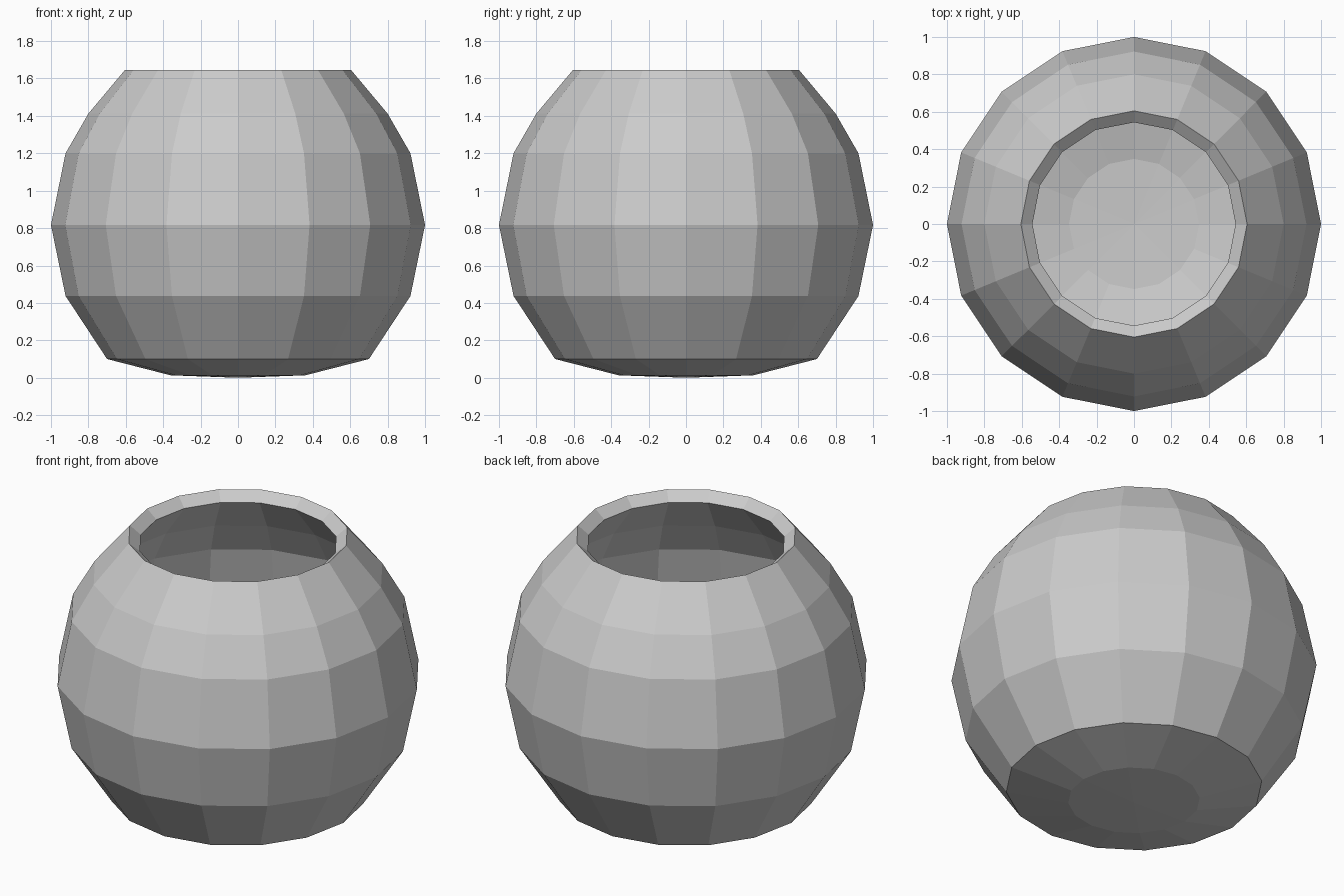
import bpy, bmesh
from math import cos, sin, pi

if "Cube" in bpy.data.objects:
    bpy.data.objects.remove(bpy.data.objects["Cube"])

SIDES = 16
# outer profile of the bowl: radius, height
PROFILE = [(0.36, 0.013), (0.70, 0.10), (0.922, 0.437), (1.0, 0.817),
           (0.922, 1.2), (0.80, 1.412), (0.605, 1.645)]

# round bowl body: stacked rings joined by quads, closed at the bottom
bm = bmesh.new()
rings = [[bm.verts.new((r * cos(2 * pi * i / SIDES), r * sin(2 * pi * i / SIDES), z))
          for i in range(SIDES)] for r, z in PROFILE]
centre = bm.verts.new((0, 0, 0))
for i in range(SIDES):
    j = (i + 1) % SIDES
    bm.faces.new((centre, rings[0][j], rings[0][i]))
    for low, high in zip(rings, rings[1:]):
        bm.faces.new((low[i], low[j], high[j], high[i]))

mesh = bpy.data.meshes.new("round_bowl")
bm.to_mesh(mesh)
bm.free()
bowl = bpy.data.objects.new("round_bowl", mesh)
bpy.context.collection.objects.link(bowl)

# wall thickness, grown inwards
wall = bowl.modifiers.new("wall", 'SOLIDIFY')
wall.thickness = 0.08
wall.offset = -1
